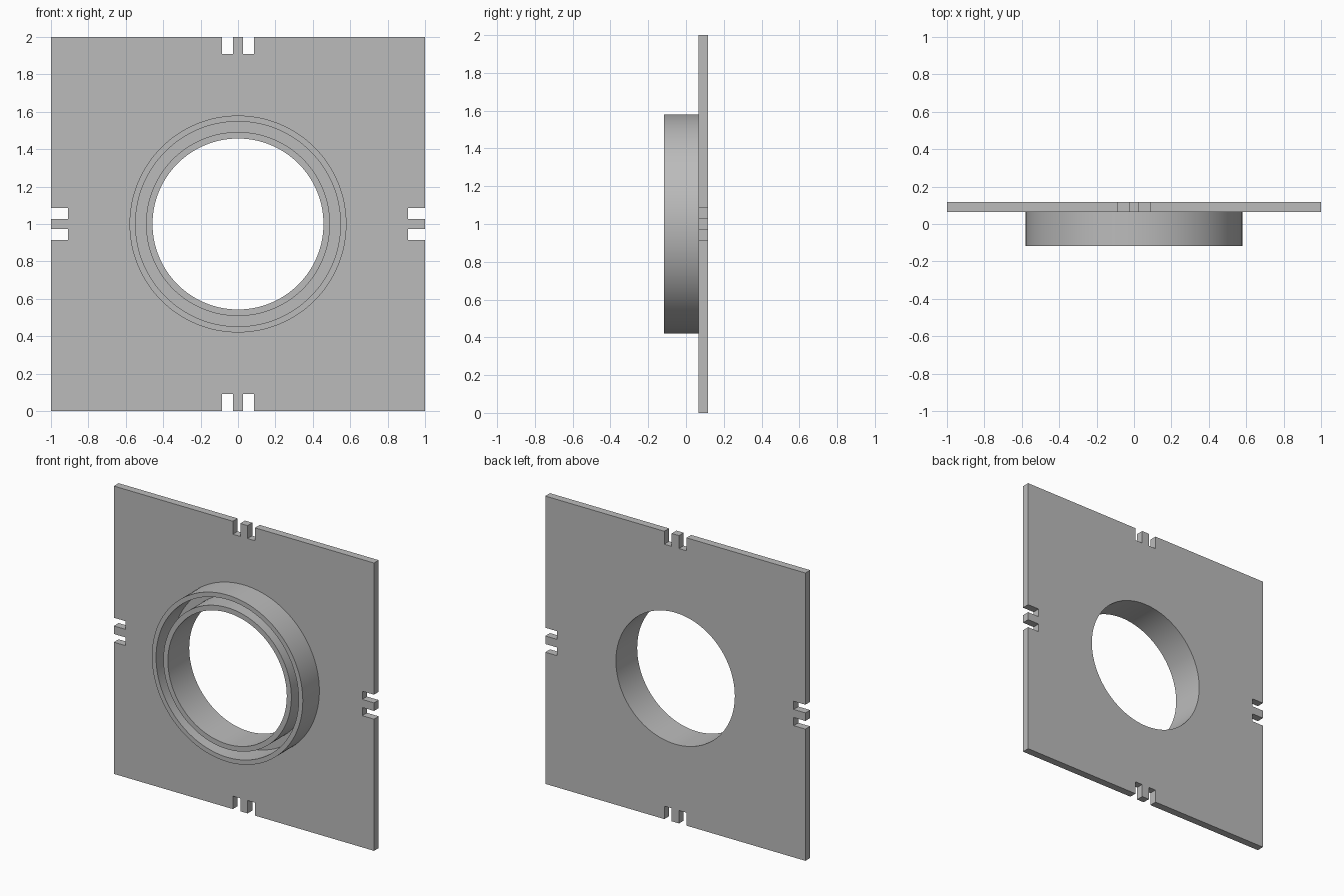
import bpy
import bmesh
from math import pi
from mathutils import Matrix, Vector

FRONT, SEAT, BACK = -0.117, 0.065, 0.117   # depth levels along y
HOLE_R = 0.457
SEGMENTS = 128
CENTRE = Vector((0, 0, 1))

cube = bpy.data.objects.get("Cube")
if cube:
    bpy.data.objects.remove(cube, do_unlink=True)

grey = bpy.data.materials.new("plain grey")
grey.use_nodes = True
colour = (0.5, 0.5, 0.5, 1)
grey.diffuse_color = colour
grey.node_tree.nodes["Principled BSDF"].inputs["Base Color"].default_value = colour


def add_box(bm, low, high):
    low, high = Vector(low), Vector(high)
    size = high - low
    matrix = Matrix.Translation((low + high) / 2) @ Matrix.Diagonal((*size, 1))
    return bmesh.ops.create_cube(bm, size=1, matrix=matrix)["verts"]


def finish(bm, name):
    bmesh.ops.recalc_face_normals(bm, faces=bm.faces)
    mesh = bpy.data.meshes.new(name)
    bm.to_mesh(mesh)
    bm.free()
    mesh.materials.append(grey)
    obj = bpy.data.objects.new(name, mesh)
    bpy.context.collection.objects.link(obj)
    return obj


def select(obj):
    bpy.ops.object.select_all(action="DESELECT")
    obj.select_set(True)
    bpy.context.view_layer.objects.active = obj


def smooth(obj):
    select(obj)
    bpy.ops.object.shade_smooth_by_angle(angle=pi / 6)


# Square mounting plate
bm = bmesh.new()
add_box(bm, (-1, SEAT, 0), (1, BACK, 2))
plate = finish(bm, "mounting_plate")

# Cutter: central bore and a pair of slots on each edge
bm = bmesh.new()
bore = Matrix.Translation(CENTRE) @ Matrix.Rotation(pi / 2, 4, "X")
bmesh.ops.create_cone(bm, cap_ends=True, segments=SEGMENTS, radius1=HOLE_R,
                      radius2=HOLE_R, depth=1, matrix=bore)
for quarter in range(4):
    turn = Matrix.Rotation(quarter * pi / 2, 3, "Y")
    for left in (-0.085, 0.028):
        verts = add_box(bm, (left, -0.5, 1.91), (left + 0.057, 0.5, 2.2))
        bmesh.ops.rotate(bm, verts=verts, cent=CENTRE, matrix=turn)
cutter = finish(bm, "plate_cutter")
cutter.hide_render = True

cut = plate.modifiers.new("openings", "BOOLEAN")
cut.operation = "DIFFERENCE"
cut.solver = "EXACT"
cut.object = cutter
select(plate)
bpy.ops.object.modifier_apply(modifier=cut.name)
bpy.data.objects.remove(cutter, do_unlink=True)
smooth(plate)


# Two concentric collar walls with an open groove between them
def collar_wall(name, inner, outer):
    bm = bmesh.new()
    profile = [(inner, SEAT), (inner, FRONT), (outer, FRONT), (outer, SEAT)]
    verts = [bm.verts.new((r, y, 1)) for r, y in profile]
    edges = [bm.edges.new(pair) for pair in zip(verts, verts[1:])]
    bmesh.ops.spin(bm, geom=verts + edges, cent=CENTRE, axis=(0, 1, 0),
                   angle=2 * pi, steps=SEGMENTS)
    bmesh.ops.remove_doubles(bm, verts=bm.verts, dist=0.0001)
    # Face outward from the solid wall
    bmesh.ops.recalc_face_normals(bm, faces=bm.faces)
    lip = next(f for f in bm.faces if abs(f.normal.y) > 0.9)
    if lip.normal.y > 0:
        bmesh.ops.reverse_faces(bm, faces=bm.faces)
    mesh = bpy.data.meshes.new(name)
    bm.to_mesh(mesh)
    bm.free()
    mesh.materials.append(grey)
    obj = bpy.data.objects.new(name, mesh)
    bpy.context.collection.objects.link(obj)
    smooth(obj)


collar_wall("inner_collar", HOLE_R, 0.492)
collar_wall("outer_collar", 0.548, 0.58)
